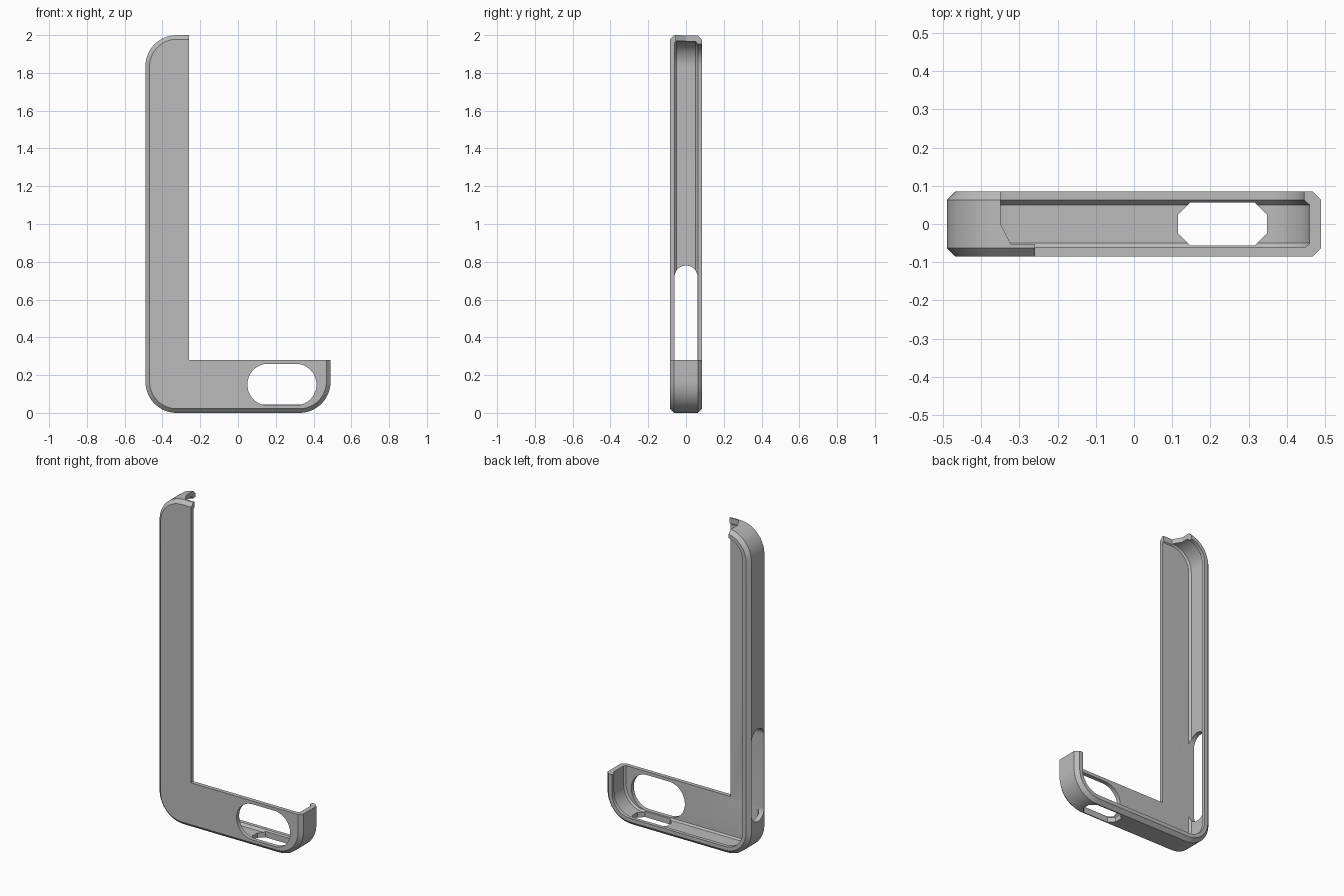
import bpy, bmesh, math

if "Cube" in bpy.data.objects:
    bpy.data.objects.remove(bpy.data.objects["Cube"], do_unlink=True)

HALF_W, HEIGHT, CORNER = 0.49, 2.0, 0.165

grey = bpy.data.materials.new("plain grey")
grey.use_nodes = True
colour = (0.5, 0.5, 0.5, 1)
grey.diffuse_color = colour
grey.node_tree.nodes["Principled BSDF"].inputs["Base Color"].default_value = colour


def rounded_rect(x0, x1, z0, z1, r, steps=14):
    """Outline of a rectangle with round corners."""
    pts = []
    centres = [(x1 - r, z1 - r), (x0 + r, z1 - r), (x0 + r, z0 + r), (x1 - r, z0 + r)]
    for q, (cx, cz) in enumerate(centres):
        for i in range(steps + 1):
            a = (q + i / steps) * math.pi / 2
            pts.append((cx + r * math.cos(a), cz + r * math.sin(a)))
    return pts


def loft(name, rings):
    """Closed solid through a list of matching rings of 3D points."""
    bm = bmesh.new()
    loops = [[bm.verts.new(p) for p in ring] for ring in rings]
    n = len(loops[0])
    for a, b in zip(loops, loops[1:]):
        for i in range(n):
            bm.faces.new((a[i], a[(i + 1) % n], b[(i + 1) % n], b[i]))
    bm.faces.new(loops[0])
    bm.faces.new(loops[-1])
    bmesh.ops.remove_doubles(bm, verts=bm.verts, dist=1e-5)
    bmesh.ops.recalc_face_normals(bm, faces=bm.faces)
    mesh = bpy.data.meshes.new(name)
    bm.to_mesh(mesh)
    bm.free()
    mesh.materials.append(grey)
    obj = bpy.data.objects.new(name, mesh)
    bpy.context.collection.objects.link(obj)
    return obj


def shell(name, profile):
    """Rounded slab whose outline is inset differently at each depth y."""
    rings = []
    for y, d in profile:
        outline = rounded_rect(-HALF_W + d, HALF_W - d, d, HEIGHT - d, CORNER - d)
        rings.append([(x, y, z) for x, z in outline])
    return loft(name, rings)


def prism(name, outline, axis, lo, hi):
    """Straight extrusion of an outline along one axis."""
    place = {"x": lambda a, b, t: (t, a, b),
             "y": lambda a, b, t: (a, t, b),
             "z": lambda a, b, t: (a, b, t)}[axis]
    return loft(name, [[place(a, b, t) for a, b in outline] for t in (lo, hi)])


# Chamfered outer body
case = shell("bumper_case", [(-0.085, 0.022), (-0.063, 0), (0.063, 0), (0.085, 0.022)])

# Hollow with a retaining lip at the open back
hollow = shell("hollow_cutter", [(-0.06, 0.04), (-0.05, 0.03), (0.05, 0.03),
                                 (0.063, 0.045), (0.12, 0.045)])

# Large corner removed, leaving an L shape
corner = prism("corner_cutter", [(-0.26, 0.28), (0.7, 0.28), (0.7, 2.2), (-0.26, 2.2)],
               "y", -0.3, 0.3)

# Notch in the top wall
notch = prism("notch_cutter", [(-0.35, 0.2), (-0.35, 0), (-0.322, -0.054),
                               (0.1, -0.054), (0.1, 0.2)], "z", 1.7, 2.2)

# Round-ended window in the front plate
window = prism("window_cutter", rounded_rect(0.05, 0.415, 0.04, 0.26, 0.109),
               "y", -0.2, -0.02)

# Round-ended slot in the side wall
slot = prism("slot_cutter", rounded_rect(-0.061, 0.061, 0.21, 0.78, 0.0605),
             "x", -0.7, -0.4)

# Eight-sided port in the bottom wall
port_outline = [(0.232 + sx * x, sy * y)
                for sx, sy, pair in ((1, 1, 0), (-1, 1, 1), (-1, -1, 0), (1, -1, 1))
                for x, y in ([(0.117, 0.024), (0.085, 0.056)][::-1 if pair else 1])]
port = prism("port_cutter", port_outline, "z", -0.2, 0.1)

# Cut everything away and discard the helpers
bpy.context.view_layer.objects.active = case
for cutter in (hollow, corner, notch, window, slot, port):
    cutter.hide_render = True
    mod = case.modifiers.new(cutter.name, "BOOLEAN")
    mod.operation = "DIFFERENCE"
    mod.solver = "EXACT"
    mod.object = cutter
    bpy.ops.object.modifier_apply(modifier=mod.name)
    bpy.data.objects.remove(cutter, do_unlink=True)

bpy.ops.object.select_all(action="DESELECT")
case.select_set(True)
bpy.ops.object.shade_smooth_by_angle(angle=math.radians(25))
